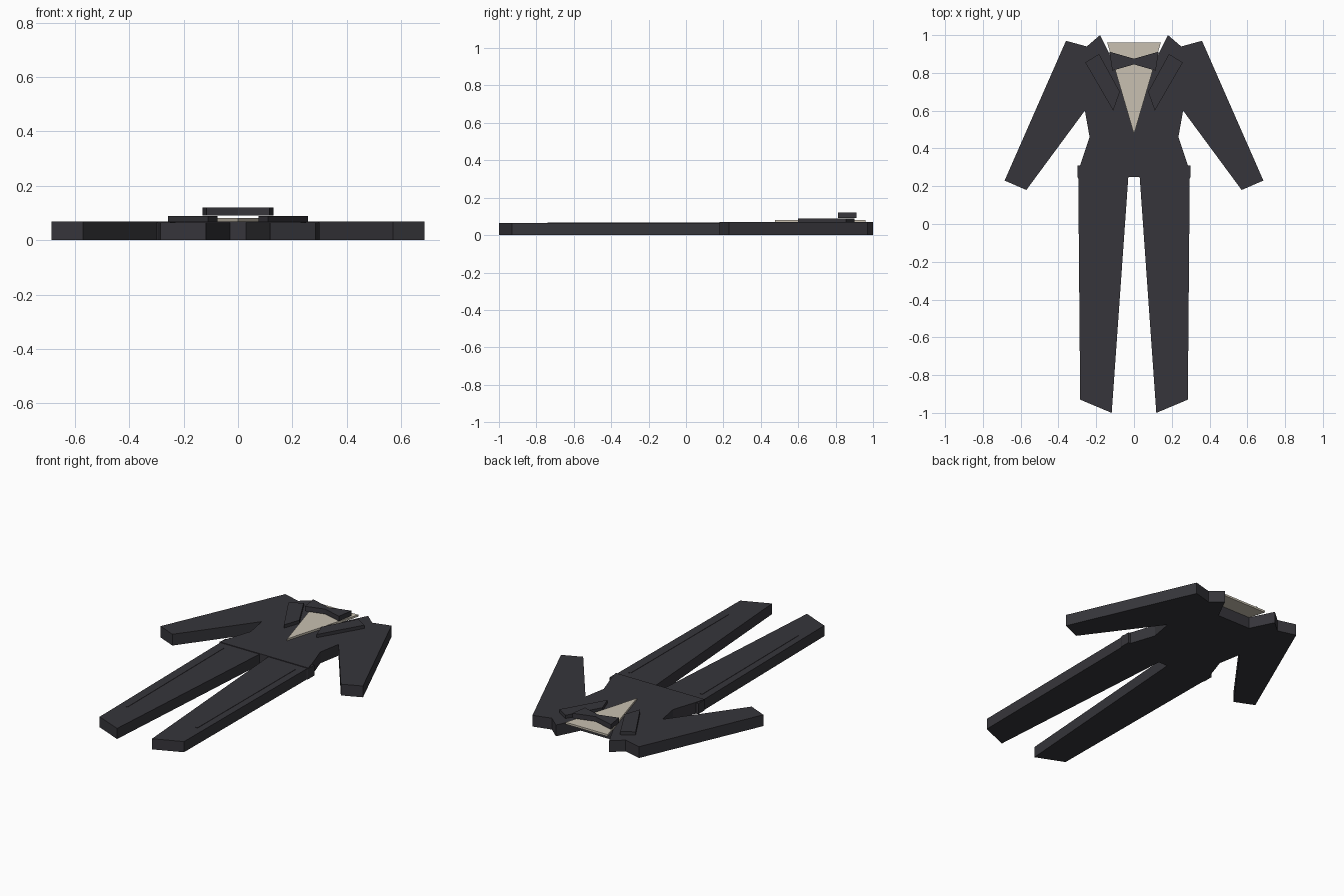
import bpy
import bmesh

cube = bpy.data.objects.get("Cube")
if cube:
    bpy.data.objects.remove(cube, do_unlink=True)


def make_material(name, rgb):
    mat = bpy.data.materials.new(name)
    mat.use_nodes = True
    color = (*rgb, 1)
    mat.diffuse_color = color
    bsdf = next(n for n in mat.node_tree.nodes if n.type == 'BSDF_PRINCIPLED')
    bsdf.inputs["Base Color"].default_value = color
    bsdf.inputs["Roughness"].default_value = 0.8
    return mat


charcoal = make_material("charcoal cloth", (0.037, 0.036, 0.043))
cream = make_material("cream cloth", (0.58, 0.53, 0.44))


def flip(points):
    return [(-x, y) for x, y in reversed(points)]


def symmetric(half):
    """Close a +x half outline with its mirror image, sharing centre points."""
    return half + [p for p in flip(half) if p[0] != 0]


def slab(name, outline, bottom, top, mat):
    """Extrude a flat outline into a panel of cloth."""
    bm = bmesh.new()
    face = bm.faces.new([bm.verts.new((x, y, bottom)) for x, y in outline])
    lifted = bmesh.ops.extrude_face_region(bm, geom=[face])["geom"]
    verts = [v for v in lifted if isinstance(v, bmesh.types.BMVert)]
    bmesh.ops.translate(bm, verts=verts, vec=(0, 0, top - bottom))
    bmesh.ops.recalc_face_normals(bm, faces=bm.faces)
    mesh = bpy.data.meshes.new(name)
    bm.to_mesh(mesh)
    bm.free()
    mesh.materials.append(mat)
    obj = bpy.data.objects.new(name, mesh)
    bpy.context.scene.collection.objects.link(obj)
    return obj


def pair(name, outline, bottom, top, mat):
    slab("left_" + name, outline, bottom, top, mat)
    slab("right_" + name, flip(outline), bottom, top, mat)


# Jacket with sleeves, from the neck notch round to the hem
jacket_half = [(0.11, 0.86), (0.18, 1.0), (0.25, 0.94), (0.36, 0.97),
               (0.685, 0.23), (0.57, 0.18), (0.26, 0.6), (0.235, 0.46),
               (0.285, 0.31), (0.3, 0.25)]
slab("jacket", symmetric(jacket_half), 0, 0.069, charcoal)

# Trousers, with the waistband tucked under the jacket
trousers_half = [(0.3, 0.31), (0.3, 0.25), (0.295, 0.24), (0.285, -0.93),
                 (0.118, -1.0), (0.03, 0.25)]
slab("trousers", symmetric(trousers_half), 0, 0.065, charcoal)

# Raised side stripes on the trouser legs
stripe = [(0.235, 0.2), (0.25, 0.2), (0.245, -0.74), (0.23, -0.74)]
pair("trouser_stripe", stripe, 0.06, 0.067, charcoal)

# Shirt front, a thin wedge lying on the jacket
slab("shirt_front", symmetric([(0, 0.475), (0.142, 0.96)]), 0.069, 0.081, cream)

# Lapels
lapel = [(0.185, 0.9), (0.258, 0.855), (0.11, 0.6), (0.075, 0.7)]
pair("lapel", lapel, 0.066, 0.089, charcoal)

# Bow tie
bow_half = [(0, 0.875), (0.13, 0.912), (0.115, 0.812), (0, 0.845)]
slab("bow_tie", symmetric(bow_half), 0.091, 0.121, charcoal)
